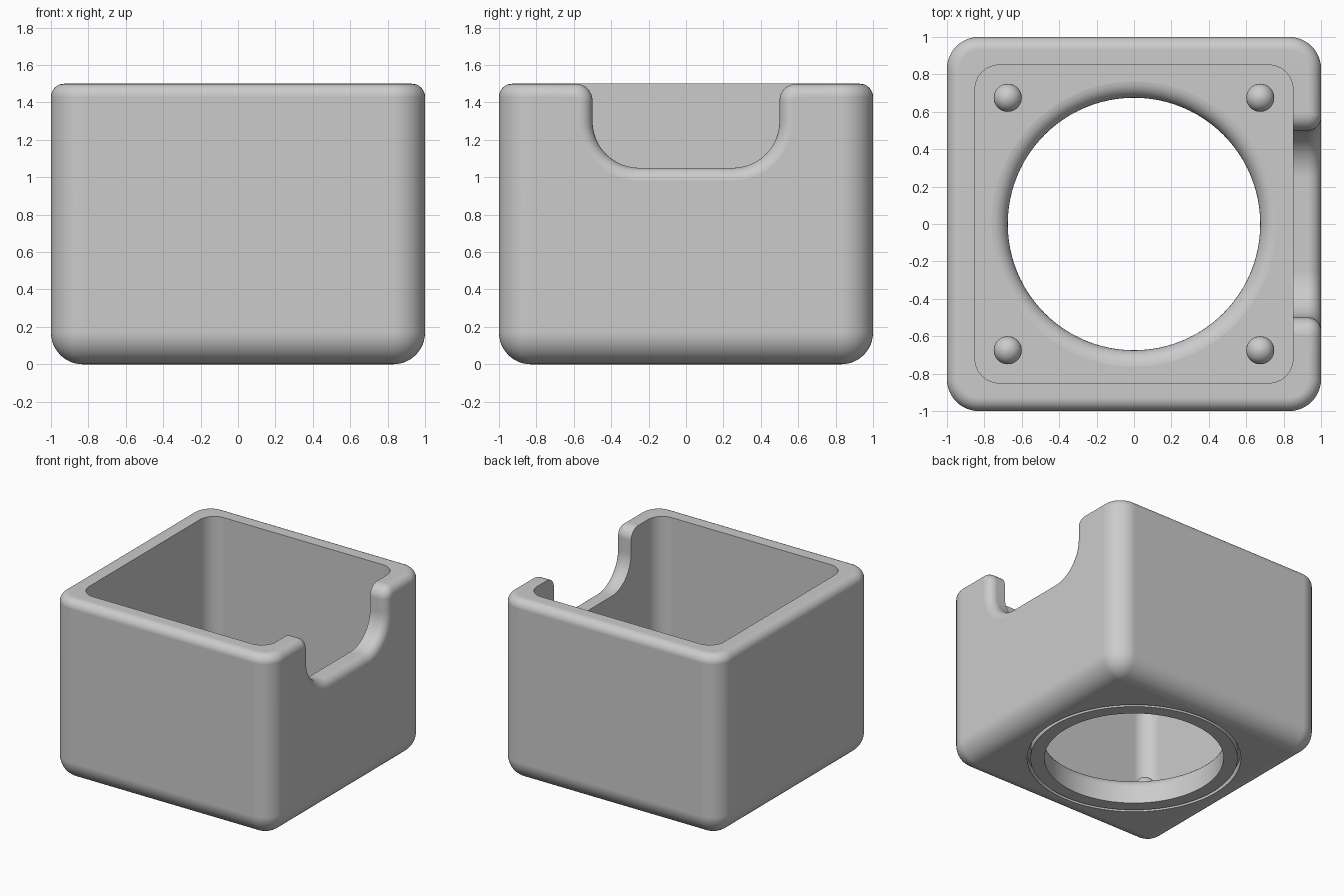
import bpy
import bmesh
from math import sin, cos, pi, radians

cube = bpy.data.objects.get("Cube")
if cube:
    bpy.data.objects.remove(cube)

grey = bpy.data.materials.new("plain grey")
grey.use_nodes = True
colour = (0.6, 0.6, 0.6, 1)
grey.diffuse_color = colour
grey.node_tree.nodes["Principled BSDF"].inputs["Base Color"].default_value = colour

WALL, FLOOR, HEIGHT = 0.15, 0.225, 1.5
CORNER, RIM = 0.17, 0.07
HOLE, LIP = 0.675, 0.09


def loft(name, rings, loop=False):
    """Skin equal-length rings; cap the ends, or join last to first."""
    bm = bmesh.new()
    rows = [[bm.verts.new(p) for p in ring] for ring in rings]
    pairs = list(zip(rows, rows[1:]))
    if loop:
        pairs.append((rows[-1], rows[0]))
    else:
        bm.faces.new(rows[0])
        bm.faces.new(rows[-1])
    n = len(rows[0])
    for a, b in pairs:
        for i in range(n):
            j = (i + 1) % n
            bm.faces.new((a[i], a[j], b[j], b[i]))
    bmesh.ops.recalc_face_normals(bm, faces=bm.faces)
    mesh = bpy.data.meshes.new(name)
    bm.to_mesh(mesh)
    bm.free()
    obj = bpy.data.objects.new(name, mesh)
    bpy.context.collection.objects.link(obj)
    mesh.materials.append(grey)
    return obj


def rounded_square(half, radius, z, steps=12):
    ring = []
    for q, (sx, sy) in enumerate(((1, 1), (-1, 1), (-1, -1), (1, -1))):
        for i in range(steps + 1):
            a = (q + i / steps) * pi / 2
            ring.append((sx * (half - radius) + radius * cos(a),
                         sy * (half - radius) + radius * sin(a), z))
    return ring


def circle(r, z, n=96, x=0, y=0):
    return [(x + r * cos(2 * pi * i / n), y + r * sin(2 * pi * i / n), z)
            for i in range(n)]


def activate(obj):
    bpy.ops.object.select_all(action='DESELECT')
    obj.select_set(True)
    bpy.context.view_layer.objects.active = obj


def cut(target, cutter):
    cutter.hide_render = True
    mod = target.modifiers.new("cut", 'BOOLEAN')
    mod.operation = 'DIFFERENCE'
    mod.solver = 'EXACT'
    mod.object = cutter
    activate(target)
    bpy.ops.object.modifier_apply(modifier=mod.name)
    bpy.data.objects.remove(cutter)


def smooth(obj):
    activate(obj)
    bpy.ops.object.shade_smooth_by_angle(angle=radians(35))
    mod = obj.modifiers.new("even shading", 'WEIGHTED_NORMAL')
    mod.keep_sharp = True


# Open box: rounded base, straight walls, rounded rim, then down the inside
rings = []
for i in range(13):
    a = i / 12 * pi / 2
    r = max(CORNER * sin(a), 0.002)
    rings.append(rounded_square(1 - CORNER + r, r, CORNER * (1 - cos(a))))
for i in range(9):
    a = i / 8 * pi / 2
    inset = RIM * (1 - cos(a))
    rings.append(rounded_square(1 - inset, CORNER - inset, HEIGHT - RIM + RIM * sin(a)))
inner = 1 - WALL
for z in (HEIGHT, FLOOR):
    rings.append(rounded_square(inner, 0.13, z))
box = loft("box_shell", rings)

# Round floor opening with a rounded upper lip
rings = [circle(HOLE, -0.1)]
for i in range(9):
    a = i / 8 * radians(88)
    rings.append(circle(HOLE + LIP * (1 - cos(a)), FLOOR - LIP + LIP * sin(a)))
rings.append(circle(HOLE + LIP, FLOOR + 0.1))
cut(box, loft("opening_cutter", rings))

# Narrow ring groove under the base
groove = [circle(r, z) for r, z in
          ((0.78, -0.1), (0.805, -0.1), (0.805, 0.06), (0.78, 0.06))]
cut(box, loft("groove_cutter", groove, loop=True))


# Notch in the left wall, its outline widening to round the outer edge
def notch(x, grow):
    half = []
    for i in range(9):
        a = radians(92) + i / 8 * radians(88)
        r = 0.09 - grow
        half.append((0.59 + r * cos(a), HEIGHT - 0.09 + r * sin(a)))
    for i in range(13):
        a = -i / 12 * pi / 2
        r = 0.25 + grow
        half.append((0.25 + r * cos(a), 1.3 + r * sin(a)))
    half.insert(0, (half[0][0], HEIGHT + 0.2))
    outline = half + [(-y, z) for y, z in reversed(half)]
    return [(x, y, z) for y, z in outline]


rings = [notch(0.78, 0)]
for i in range(9):
    a = i / 8 * radians(88)
    rings.append(notch(1 - RIM + RIM * sin(a), RIM * (1 - cos(a))))
rings.append(notch(1.1, RIM))
cut(box, loft("notch_cutter", rings))
smooth(box)

# Four domed locating pins on the floor
PIN = 0.075
for side, sx in (("left", 1), ("right", -1)):
    for end, sy in (("front", -1), ("back", 1)):
        x, y = sx * HOLE, sy * HOLE
        rings = [circle(PIN, FLOOR - 0.02, 32, x, y)]
        for i in range(9):
            a = i / 8 * radians(88)
            rings.append(circle(PIN * cos(a), FLOOR + PIN + PIN * sin(a), 32, x, y))
        smooth(loft(f"{end}_{side}_pin", rings))
